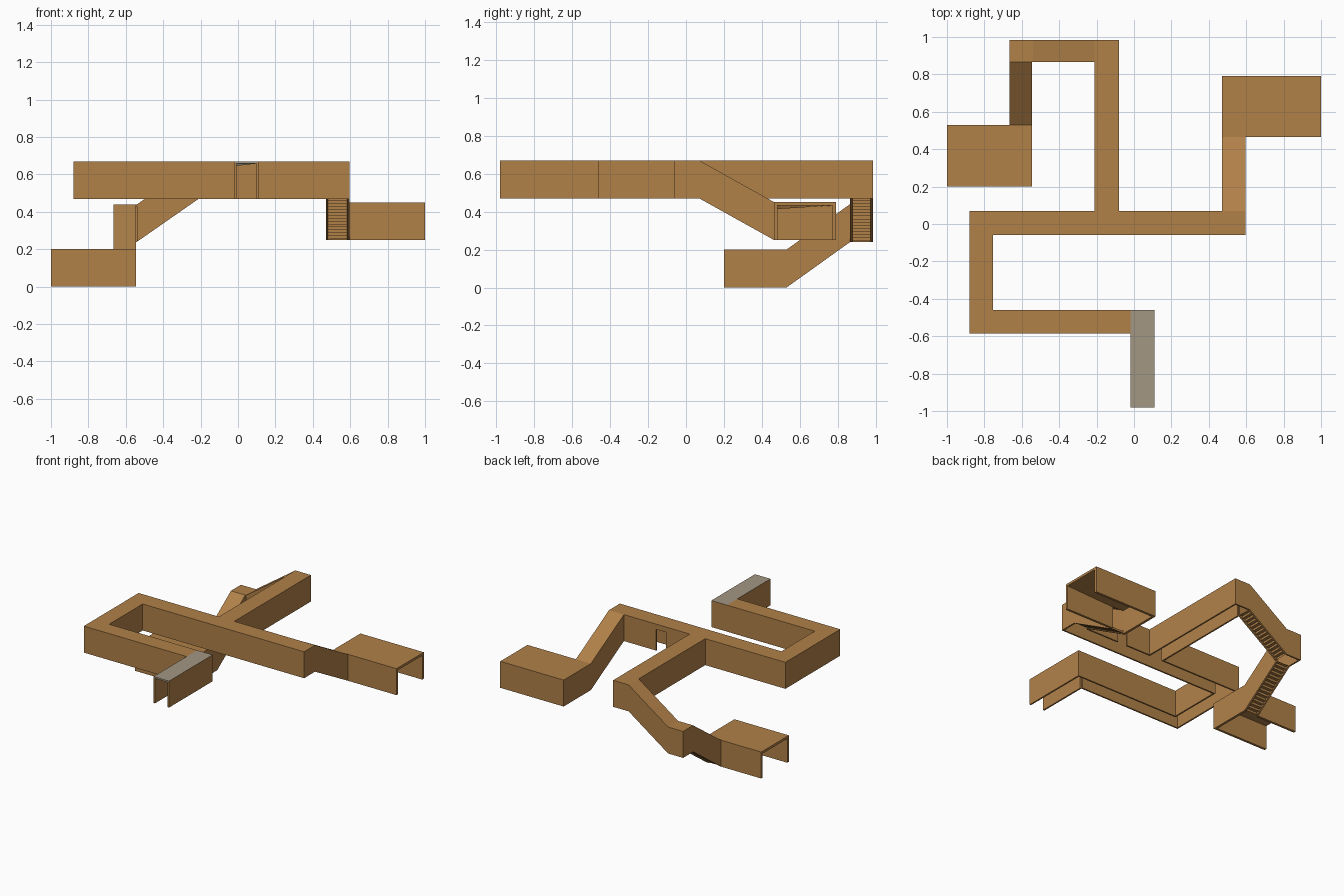
import bpy, bmesh

if "Cube" in bpy.data.objects:
    bpy.data.objects.remove(bpy.data.objects["Cube"])


def material(name, rgb):
    m = bpy.data.materials.new(name)
    m.diffuse_color = (*rgb, 1)
    m.use_nodes = True
    m.node_tree.nodes["Principled BSDF"].inputs["Base Color"].default_value = m.diffuse_color
    return m


BROWN = material("brown", (0.44, 0.22, 0.066))
GREY = material("warm grey", (0.37, 0.31, 0.23))


def finish(name, bm, mats):
    me = bpy.data.meshes.new(name)
    bm.to_mesh(me)
    bm.free()
    for m in mats:
        me.materials.append(m)
    ob = bpy.data.objects.new(name, me)
    bpy.context.collection.objects.link(ob)
    return ob


def passage(name, outline, opened=(), lintels=None, h=0.2, thick=0.012, roof=BROWN):
    """Roof over a counter-clockwise outline with walls hanging from its edges.
    Edges in 'opened' get no wall, edges in 'lintels' only a short one."""
    lintels = lintels or {}
    bm = bmesh.new()
    top = [bm.verts.new(p) for p in outline]
    bm.faces.new(top).material_index = 1
    low = {}

    def lower(i, drop):
        key = (i, drop)
        if key not in low:
            x, y, z = outline[i]
            low[key] = bm.verts.new((x, y, z - drop))
        return low[key]

    n = len(outline)
    for i in range(n):
        if i in opened:
            continue
        j, drop = (i + 1) % n, lintels.get(i, h)
        bm.faces.new((lower(i, drop), lower(j, drop), top[j], top[i]))
    ob = finish(name, bm, (BROWN, roof))
    mod = ob.modifiers.new("thickness", "SOLIDIFY")
    mod.thickness = thick
    mod.offset = -1
    mod.use_even_offset = True
    return ob


def flat(points, z):
    return [(x, y, z) for x, y in points]


def stairs(name, start, end, side, n=14):
    """Zigzag sheet of steps from start down to end, 'side' wide."""
    bm = bmesh.new()
    (x0, y0, z0), (x1, y1, z1) = start, end
    path = [start]
    for k in range(1, n + 1):
        t, s = k / n, (k - 1) / n
        zt = z0 + (z1 - z0) * s
        x, y = x0 + (x1 - x0) * t, y0 + (y1 - y0) * t
        path += [(x, y, zt), (x, y, z0 + (z1 - z0) * t)]
    rows = [(bm.verts.new(p), bm.verts.new((p[0] + side[0], p[1] + side[1], p[2])))
            for p in path]
    for (a, b), (c, d) in zip(rows[1:], rows[2:]):
        bm.faces.new((a, b, d, c))
    bm.faces.new((rows[0][0], rows[0][1], rows[1][1], rows[1][0]))
    bmesh.ops.recalc_face_normals(bm, faces=bm.faces)
    # treads look upwards
    if sum(f.normal.z for f in bm.faces) < 0:
        bmesh.ops.reverse_faces(bm, faces=bm.faces)
    return finish(name, bm, (BROWN,))


# upper corridors, with a small doorway in the back wall
passage("upper_corridors", flat([
    (-.88, -.585), (-.02, -.585), (-.02, -.46), (-.755, -.46), (-.755, -.06),
    (.595, -.06), (.595, .07), (.47, .07), (.20, .07), (.12, .07), (-.08, .07),
    (-.08, .985), (-.21, .985), (-.21, .865), (-.21, .07), (-.88, .07)], .67),
    opened=(1, 6, 12), lintels={8: .04})

# entrance corridor with grey roof, open at the front
passage("entrance_corridor", flat([
    (-.02, -.98), (.11, -.98), (.11, -.46), (-.02, -.46), (-.02, -.585)], .67),
    opened=(0, 3), roof=GREY)

# right stairwell and room
passage("right_stairwell", [(.47, .07, .67), (.595, .07, .67),
                            (.595, .465, .45), (.47, .465, .45)], opened=(0, 2))
stairs("right_stairs", (.482, .07, .475), (.482, .465, .255), (.101, 0))
passage("right_room", flat([(.47, .465), (.595, .465), (1, .465),
                            (1, .79), (.47, .79)], .45),
        opened=(0, 2), thick=.018)

# back stairwell, landing and lower stairwell
passage("back_stairwell", [(-.54, .865, .44), (-.21, .865, .67),
                           (-.21, .985, .67), (-.54, .985, .44)], opened=(1, 3))
stairs("back_stairs", (-.21, .877, .475), (-.54, .877, .245), (0, .096))
passage("landing", flat([(-.665, .865), (-.54, .865), (-.54, .985), (-.665, .985)], .44),
        opened=(0, 1))
passage("lower_stairwell", [(-.665, .53, .2), (-.545, .53, .2),
                            (-.545, .865, .44), (-.665, .865, .44)], opened=(0, 2))
stairs("lower_stairs", (-.653, .865, .245), (-.653, .53, .005), (.096, 0))

# left room, open at its left end
passage("left_room", flat([(-1, .2), (-.545, .2), (-.545, .53),
                           (-.665, .53), (-1, .53)], .2),
        opened=(2, 4), thick=.018)
